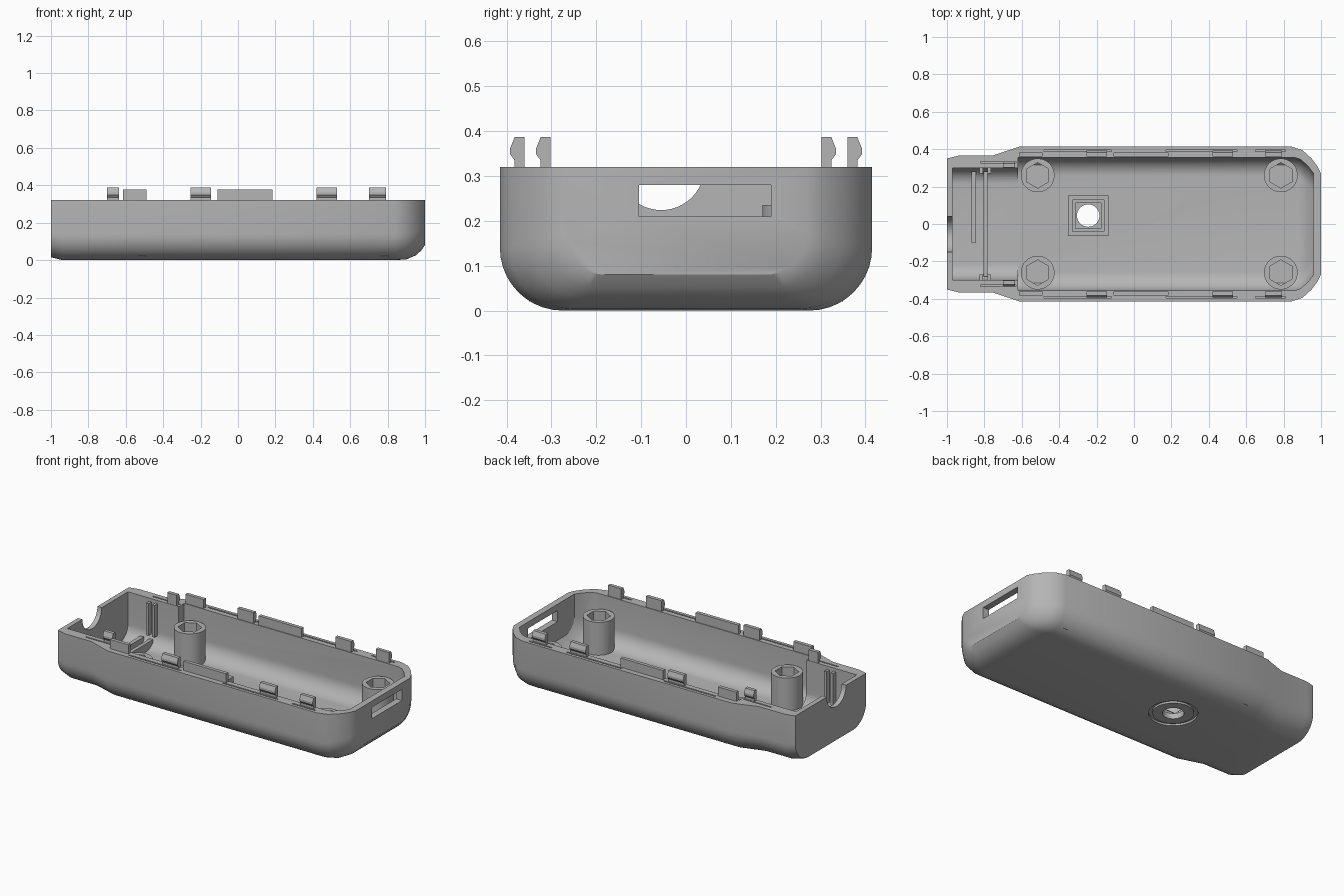
import bpy, bmesh, math
from mathutils import Matrix

if "Cube" in bpy.data.objects:
    bpy.data.objects.remove(bpy.data.objects["Cube"])

RIM = 0.32
FLOOR = 0.03

grey = bpy.data.materials.new("plain grey")
grey.use_nodes = True
grey.diffuse_color = (0.46, 0.46, 0.46, 1)
grey.node_tree.nodes["Principled BSDF"].inputs["Base Color"].default_value = grey.diffuse_color


def finish(name, bm):
    bmesh.ops.recalc_face_normals(bm, faces=bm.faces)
    mesh = bpy.data.meshes.new(name)
    bm.to_mesh(mesh)
    bm.free()
    mesh.materials.append(grey)
    ob = bpy.data.objects.new(name, mesh)
    bpy.context.collection.objects.link(ob)
    return ob


def box(name, x, y, z):
    bm = bmesh.new()
    size = [b - a for a, b in (x, y, z)]
    mid = [(a + b) / 2 for a, b in (x, y, z)]
    bmesh.ops.create_cube(bm, size=1, matrix=Matrix.Translation(mid) @ Matrix.Diagonal((*size, 1)))
    return finish(name, bm)


def tube(name, centre, radius, depth, sides=48, axis="Z"):
    bm = bmesh.new()
    turn = Matrix.Rotation(math.pi / 2, 4, "Y") if axis == "X" else Matrix()
    bmesh.ops.create_cone(bm, cap_ends=True, segments=sides, radius1=radius, radius2=radius,
                          depth=depth, matrix=Matrix.Translation(centre) @ turn)
    return finish(name, bm)


def loft(name, stations, top):
    """Skin round-bottomed trough sections (x, half width, bottom, corner radius)."""
    bm = bmesh.new()
    rings = []
    for x, w, zb, r in stations:
        arc = [(w - r + r * math.cos(a), zb + r - r * math.sin(a))
               for a in (math.pi / 2 * i / 10 for i in range(11))]
        half = [(w, top)] + arc
        pts = half + [(-y, z) for y, z in reversed(half)]
        rings.append([bm.verts.new((x, y, z)) for y, z in pts])
    n = len(rings[0])
    for a, b in zip(rings, rings[1:]):
        for i in range(n):
            j = (i + 1) % n
            bm.faces.new((a[i], a[j], b[j], b[i]))
    bm.faces.new(rings[0])
    bm.faces.new(rings[-1])
    bmesh.ops.triangulate(bm, faces=[f for f in bm.faces if len(f.verts) == 4])
    return finish(name, bm)


def cut(target, *cutters, operation="DIFFERENCE"):
    bpy.context.view_layer.objects.active = target
    for c in cutters:
        mod = target.modifiers.new("cut", "BOOLEAN")
        mod.operation, mod.solver, mod.object = operation, "EXACT", c
        bpy.ops.object.modifier_apply(modifier=mod.name)
        bpy.data.objects.remove(c)


def smooth(ob, angle=30):
    bpy.ops.object.select_all(action="DESELECT")
    ob.select_set(True)
    bpy.context.view_layer.objects.active = ob
    bpy.ops.object.shade_smooth_by_angle(angle=math.radians(angle))


# Outer shell
shell = loft("case_shell", [
    (-1.0, 0.35, 0.015, 0.13), (-0.94, 0.365, 0, 0.135), (-0.76, 0.365, 0, 0.135),
    (-0.61, 0.415, 0, 0.14), (0.84, 0.415, 0, 0.14), (0.9, 0.395, 0.004, 0.14),
    (0.95, 0.35, 0.025, 0.13), (0.98, 0.31, 0.052, 0.11), (1.0, 0.27, 0.08, 0.09)], RIM)

# Main cavity and narrow compartment
cut(shell,
    loft("cavity", [(-0.62, 0.355, FLOOR, 0.1), (0.86, 0.355, FLOOR, 0.1),
                    (0.89, 0.345, 0.035, 0.1), (0.93, 0.31, 0.06, 0.1),
                    (0.96, 0.27, 0.095, 0.09)], 0.5),
    loft("end_cavity", [(-0.97, 0.30, FLOOR, 0.09), (-0.6, 0.30, FLOOR, 0.09)], 0.5))

# End window, cable notch, and through hole with a ring groove beneath
HOLE = (-0.245, 0.045)
groove = tube("groove", (*HOLE, 0), 0.137, 0.024)
cut(groove, tube("groove_core", (*HOLE, 0), 0.115, 0.1))
cut(shell,
    box("window", (0.9, 1.1), (-0.105, 0.19), (0.21, 0.28)),
    tube("notch", (-1.0, -0.055, RIM), 0.096, 0.2, axis="X"),
    groove,
    tube("hole", (*HOLE, 0), 0.06, 0.3))

# Relief slots along the rim
for s in (-1, 1):
    ys = sorted((s * 0.387, s * 0.396))
    for x in ((-0.48, -0.12), (0.17, 0.55), (0.65, 0.81)):
        cut(shell, box("slot", x, ys, (0.27, 0.4)))
    cut(shell, box("slot", (-0.82, -0.63), sorted((s * 0.327, s * 0.335)), (0.27, 0.4)))
smooth(shell)

# Screw bosses with hexagonal nut pockets
for x, end in ((-0.515, "right"), (0.785, "left")):
    for y, side in ((-0.26, "front"), (0.26, "back")):
        boss = tube(f"{side}_{end}_nut_boss", (x, y, 0.128), 0.09, 0.215)
        cut(boss, tube("pocket", (x, y, 0.2), 0.068, 0.3, sides=6))
        smooth(boss)

# Stepped square socket around the floor hole
def square(name, half, z):
    return box(name, *[(c - half, c + half) for c in HOLE], z)


socket = square("square_socket", 0.108, (0.02, 0.07))
cut(socket, square("step", 0.084, (0.055, 0.2)), square("step", 0.068, (0.035, 0.2)),
    tube("bore", (*HOLE, 0), 0.06, 0.3))


# Snap hooks: a stem with an outward wedge
def hook(name, x0, x1, y, s):
    profile = [(0, 0.26), (0.022, 0.26), (0.022, 0.335), (0.032, 0.348),
               (0.032, 0.362), (0.022, 0.387), (0, 0.387)]
    bm = bmesh.new()
    face = bm.faces.new([bm.verts.new((x0, s * (y + dy), z)) for dy, z in profile])
    ext = bmesh.ops.extrude_face_region(bm, geom=[face])
    bmesh.ops.translate(bm, vec=(x1 - x0, 0, 0),
                        verts=[v for v in ext["geom"] if isinstance(v, bmesh.types.BMVert)])
    if not any(len(f.verts) > 4 and abs(f.calc_center_median().x - x0) < 1e-4 for f in bm.faces):
        bm.faces.new([v for v in bm.verts if abs(v.co.x - x0) < 1e-4])
    return finish(name, bm)


for s, side in ((-1, "front"), (1, "back")):
    for i, (x0, x1, y) in enumerate(((-0.7, -0.635, 0.302), (-0.255, -0.145, 0.36),
                                     (0.42, 0.53, 0.36), (0.7, 0.79, 0.36))):
        hook(f"{side}_snap_hook_{i + 1}", x0, x1, y, s)

    # Locating tabs
    for label, x in (("short", (-0.615, -0.49)), ("long", (-0.11, 0.185))):
        box(f"{side}_{label}_tab", x, sorted((s * 0.36, s * 0.382)), (0.28, 0.377))

    # Upright guide ribs holding the end panel
    for i, x in enumerate(((-0.825, -0.808), (-0.782, -0.765))):
        box(f"{side}_guide_rib_{i + 1}", x, sorted((s * 0.27, s * 0.31)), (0.1, 0.3))

# Low ribs on the compartment floor
box("cross_rib", (-0.805, -0.782), (-0.28, 0.28), (0.02, 0.08))
box("short_rib", (-0.87, -0.845), (-0.1, 0.28), (0.02, 0.08))
